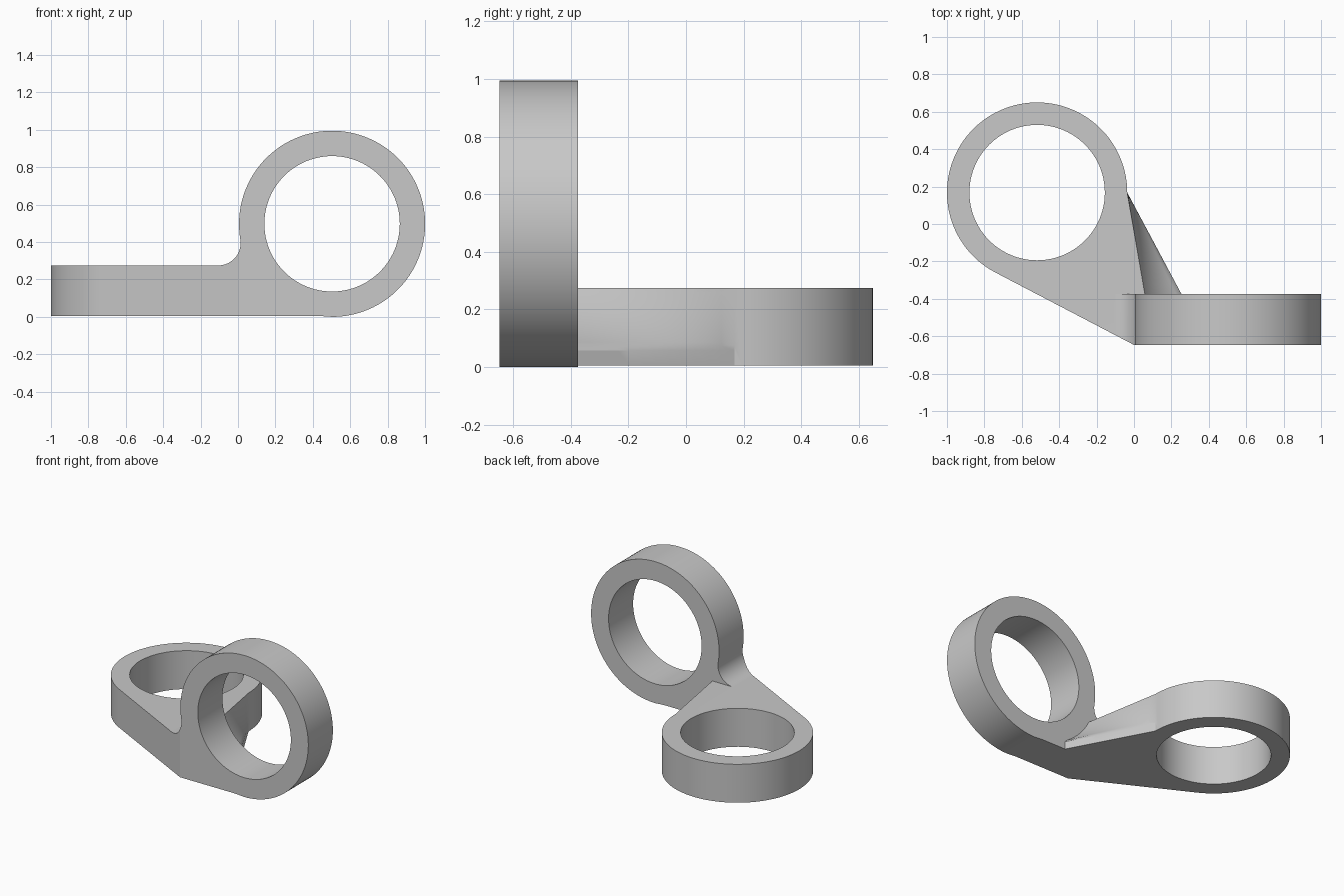
import bpy, bmesh
from math import sin, cos, pi, atan2, sqrt, radians
from mathutils import Vector

cube = bpy.data.objects.get("Cube")
if cube:
    bpy.data.objects.remove(cube, do_unlink=True)

grey = bpy.data.materials.new("plain grey")
grey.use_nodes = True
colour = (0.58, 0.58, 0.58, 1)
grey.diffuse_color = colour
grey.node_tree.nodes["Principled BSDF"].inputs["Base Color"].default_value = colour

FRONT, BACK = -0.648, -0.375      # depth of the upright ring
LOW, TOP = 0.005, 0.275           # height of the flat ring
UX, UZ, UR = 0.503, 0.4975, 0.4975    # upright ring
FX, FY, FR = -0.518, 0.168, 0.482     # flat ring
HOLE = 0.362
SLANT = Vector((-0.463, -0.886, 0))   # outward normal of the tangent side


def arc(cx, cy, r, a, b, n):
    return [(cx + r * cos(a + (b - a) * i / n), cy + r * sin(a + (b - a) * i / n))
            for i in range(n + 1)]


def loft(name, sections):
    """Closed solid through matching point loops."""
    bm = bmesh.new()
    loops = [[bm.verts.new(p) for p in s] for s in sections]
    for a, b in zip(loops, loops[1:]):
        for i in range(len(a)):
            j = (i + 1) % len(a)
            bm.faces.new((a[i], a[j], b[j], b[i]))
    bm.faces.new(loops[0])
    bm.faces.new(loops[-1])
    bmesh.ops.recalc_face_normals(bm, faces=bm.faces[:])
    me = bpy.data.meshes.new(name)
    bm.to_mesh(me)
    bm.free()
    me.materials.append(grey)
    ob = bpy.data.objects.new(name, me)
    bpy.context.collection.objects.link(ob)
    return ob


def flat(name, pts, z0=LOW, z1=TOP):
    return loft(name, [[(x, y, z) for x, y in pts] for z in (z0, z1)])


def upright(name, pts, y0=FRONT, y1=BACK):
    return loft(name, [[(x, y, z) for x, z in pts] for y in (y0, y1)])


def combine(target, steps):
    """Apply booleans to the target in turn and drop the tools."""
    bpy.ops.object.select_all(action="DESELECT")
    bpy.context.view_layer.objects.active = target
    target.select_set(True)
    for tool, op in steps:
        mod = target.modifiers.new(tool.name, "BOOLEAN")
        mod.operation, mod.object, mod.solver = op, tool, "EXACT"
        bpy.ops.object.modifier_apply(modifier=mod.name)
        bpy.data.objects.remove(tool, do_unlink=True)


# Flat ring with its tapering arm
tangent = atan2(SLANT.y, SLANT.x) + 2 * pi
outline = arc(FX, FY, FR, 0, tangent, 72)
tx, ty = outline[-1]


def slant_x(y):
    return tx + (ty - y) * SLANT.y / SLANT.x


edge_x = UX - sqrt(UR ** 2 - (UZ - TOP) ** 2)
body = flat("twin_ring_bracket", outline + [(slant_x(BACK), BACK), (edge_x, BACK)])

# Upright ring with squared foot and fillet, trimmed along the tangent side
f = 0.12
fz = TOP + f
fx = UX - sqrt((UR + f) ** 2 - (UZ - fz) ** 2)
join = atan2(UZ - fz, UX - fx)
ring = arc(UX, UZ, UR, -pi / 2, pi + join, 96)
fillet = arc(fx, fz, f, join, -pi / 2, 16)
profile = ring + fillet[1:] + [(-0.7, TOP), (-0.7, LOW), (UX - 0.07, LOW)]
foot = upright("upright_ring", profile)
y0, y1 = FRONT - 0.1, BACK + 0.1
trim = flat("side_trim", [(-1.2, y0), (slant_x(y0), y0), (slant_x(y1), y1), (-1.2, y1)],
            -0.1, 0.44)
bore = upright("upright_bore", arc(UX, UZ, HOLE, 0, 2 * pi, 96)[:-1], y0, y1)
combine(foot, [(trim, "DIFFERENCE"), (bore, "DIFFERENCE")])

# Sloping web that follows the ring rim and fades into the flat ring
a0 = atan2(TOP - UZ, edge_x - UX) + 2 * pi
a1 = pi + atan2(UZ - 0.075, 0.263)
rim = arc(UX, UZ, UR, a0, a1, 14) + [(0.254, 0.058)]
sections = []
for k in range(13):
    t = k / 12
    y = BACK + (FY - BACK) * t
    side = [(x + (FX + FR - x) * t, y, z) for x, z in rim]
    sections.append([(-0.1, y, LOW), (-0.1, y, TOP)] + side + [(side[-1][0], y, LOW)])
web = loft("web", sections)

# Join everything and bore the flat ring
bore = flat("flat_bore", arc(FX, FY, HOLE, 0, 2 * pi, 96)[:-1], -0.1, 0.5)
combine(body, [(web, "UNION"), (bore, "DIFFERENCE"), (foot, "UNION")])
bpy.ops.object.shade_smooth_by_angle(angle=radians(25))
